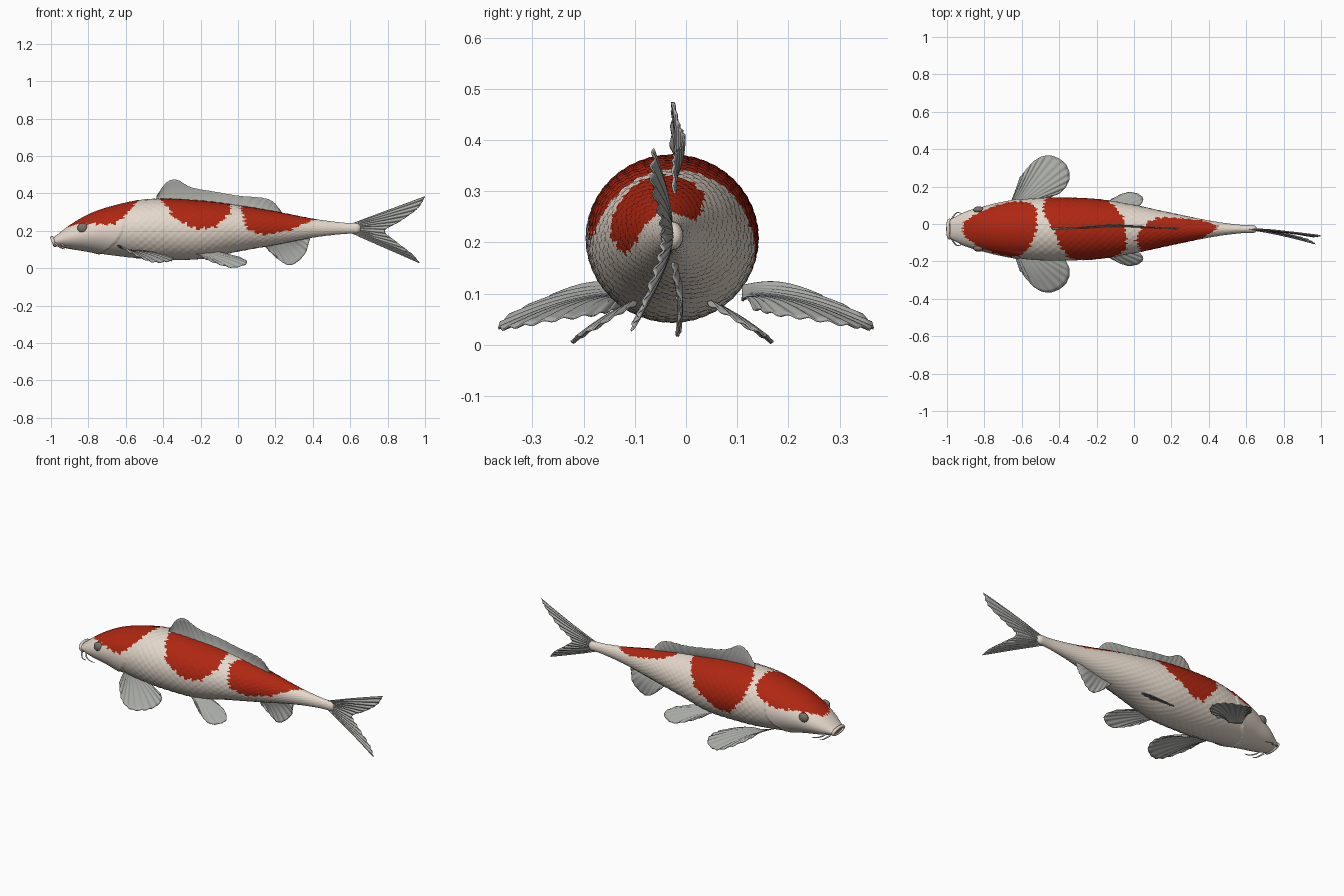
import bpy, bmesh, math
from mathutils import Vector

if "Cube" in bpy.data.objects:
    bpy.data.objects.remove(bpy.data.objects["Cube"], do_unlink=True)


def material(name, r, g, b):
    m = bpy.data.materials.new(name)
    m.use_nodes = True
    m.diffuse_color = (r, g, b, 1)
    bsdf = m.node_tree.nodes["Principled BSDF"]
    bsdf.inputs["Base Color"].default_value = (r, g, b, 1)
    bsdf.inputs["Roughness"].default_value = 0.6
    return m


CREAM = material("cream skin", .78, .69, .6)
RED = material("red patches", .43, .02, .006)
FIN = material("grey fin", .4, .41, .385)
EYE = material("eye grey", .19, .17, .15)
MOUTH = material("mouth inside", .3, .2, .16)
MID_Y = -.027


def spline(points, t):
    """Catmull-Rom curve through the points, t from 0 to 1."""
    pts = [Vector(p) for p in points]
    f = min(max(t, 0), 1) * (len(pts) - 1)
    i = min(int(f), len(pts) - 2)
    f -= i
    b, c = pts[i], pts[i + 1]
    a = pts[i - 1] if i else b * 2 - c
    d = pts[i + 2] if i + 2 < len(pts) else c * 2 - b
    return b + f / 2 * (c - a + f * (2 * a - 5 * b + 4 * c - d + f * (3 * (b - c) + d - a)))


def finish(name, bm, *mats):
    bmesh.ops.recalc_face_normals(bm, faces=bm.faces)
    mesh = bpy.data.meshes.new(name)
    for f in bm.faces:
        f.smooth = True
    bm.to_mesh(mesh)
    bm.free()
    for m in mats:
        mesh.materials.append(m)
    ob = bpy.data.objects.new(name, mesh)
    bpy.context.collection.objects.link(ob)
    return ob


# Body stations: x, top, bottom, half width
STATIONS = [(-.985, .165, .12, .05), (-.9, .23, .103, .093), (-.8, .288, .088, .122),
            (-.7, .325, .072, .145), (-.55, .36, .055, .163), (-.4, .37, .046, .167),
            (-.2, .36, .05, .16), (0, .335, .09, .128), (.2, .302, .126, .085),
            (.4, .264, .164, .045), (.55, .244, .182, .024), (.635, .24, .186, .021)]

# Red patch outlines: x and degrees round from the back (minus is the right flank)
PATCHES = [
    [(-.915, 0), (-.91, -25), (-.83, -55), (-.74, -71), (-.66, -77), (-.6, -58), (-.55, -30),
     (-.52, 0), (-.52, 45), (-.57, 62), (-.66, 72), (-.74, 66), (-.83, 52), (-.91, 25)],
    [(-.43, 0), (-.41, -20), (-.35, -66), (-.23, -88), (-.12, -85), (-.04, -52), (-.04, -15),
     (-.06, 30), (-.1, 52), (-.14, 78), (-.22, 95), (-.3, 113), (-.38, 115), (-.42, 95),
     (-.47, 75), (-.49, 45), (-.47, 20)],
    [(.04, 0), (.01, -25), (.03, -60), (.04, -86), (.08, -100), (.14, -112), (.28, -100),
     (.37, -60), (.44, -5), (.45, 20), (.42, 45), (.36, 60), (.25, 50), (.14, 40), (.08, 20)],
]


def inside(x, a, poly):
    hit = False
    for (x1, a1), (x2, a2) in zip(poly, poly[1:] + poly[:1]):
        if (a1 > a) != (a2 > a) and x < x1 + (a - a1) * (x2 - x1) / (a2 - a1):
            hit = not hit
    return hit


def body_point(t, a):
    """Point on the skin, with overlapping scales and a raised gill cover."""
    x, top, bot, hw = spline(STATIONS, t)
    y, z, hz = math.sin(a), math.cos(a), (top - bot) / 2
    row, turn = x / .045, 12 * a / math.pi
    scale = abs(math.cos(math.pi * (row + turn)) * math.cos(math.pi * (row - turn)))
    bump = .0025 * scale * min(1, max(0, (x + .62) * 10)) * min(1, hw * 12)
    gap = -.62 - .12 * max(0, -z) ** 1.5 + .04 * max(0, z) - x
    if gap > 0 and z < .6:
        bump += .006 * math.exp(-gap / .05)
    return Vector((x, MID_Y + y * (hw + bump), (top + bot) / 2 + z * (hz + bump)))


def build_body(nx=230, na=120):
    bm = bmesh.new()
    angle = [2 * math.pi * j / na - math.pi for j in range(na)]
    rings = [[bm.verts.new(body_point(i / nx, a)) for a in angle] for i in range(nx + 1)]
    for i in range(nx):
        for j in range(na):
            k = (j + 1) % na
            f = bm.faces.new((rings[i][j], rings[i][k], rings[i + 1][k], rings[i + 1][j]))
            x, deg = f.calc_center_median().x, math.degrees(angle[j]) + 180 / na
            x += .007 * math.sin(deg * .6) + .003 * math.sin(deg * 1.7)
            deg += 3 * math.sin(x * 140)
            f.material_index = int(any(inside(x, deg, p) for p in PATCHES))
    # closed mouth pocket and rounded tail stump
    bm.faces.new(rings[0]).material_index = 2
    last = rings[-1]
    for shrink, dx in ((.85, .012), (.5, .02)):
        ring = []
        for v in rings[-1]:
            c = Vector((v.co.x, MID_Y, .213))
            ring.append(bm.verts.new(c + (v.co - c) * shrink + Vector((dx, 0, 0))))
        for j in range(na):
            k = (j + 1) % na
            bm.faces.new((last[j], last[k], ring[k], ring[j]))
        last = ring
    bm.faces.new(last)
    finish("body", bm, CREAM, RED, MOUTH)


def fin(name, root, edge, bow=(0, 0, 0), ripple=.003, rays=12, side=1, mid=0, nu=14, nv=72):
    """Fan of rays from a root line to a curved outer edge."""
    bm = bmesh.new()
    a, b = Vector(root[0]), Vector(root[1])
    normal = (b - a).cross(spline(edge, .5) - a).normalized()
    grid = []
    for i in range(nu + 1):
        u, row = i / nu, []
        for j in range(nv + 1):
            v = j / nv
            p = a.lerp(b, v).lerp(spline(edge, v), u) + Vector(bow) * math.sin(math.pi * u)
            p += normal * ripple * u * math.sin(2 * math.pi * rays * v)
            row.append(bm.verts.new((p.x, mid + side * p.y, p.z)))
        grid.append(row)
    for i in range(nu):
        for j in range(nv):
            bm.faces.new((grid[i][j], grid[i][j + 1], grid[i + 1][j + 1], grid[i + 1][j]))
    ob = finish(name, bm, FIN)
    mod = ob.modifiers.new("thickness", "SOLIDIFY")
    mod.thickness, mod.offset = .004, 0


def ellipsoid(name, loc, size, mat):
    bm = bmesh.new()
    bmesh.ops.create_uvsphere(bm, u_segments=32, v_segments=16, radius=1)
    ob = finish(name, bm, mat)
    ob.location, ob.scale = loc, size
    return ob


def tube(name, points, radius, mat, closed=False, tip=1):
    cu = bpy.data.curves.new(name, "CURVE")
    cu.dimensions, cu.bevel_depth, cu.bevel_resolution = "3D", radius, 4
    cu.use_fill_caps = True
    sp = cu.splines.new("POLY")
    sp.points.add(len(points) - 1)
    sp.use_cyclic_u, sp.use_smooth = closed, True
    for i, p in enumerate(points):
        sp.points[i].co = (*p, 1)
        sp.points[i].radius = 1 + (tip - 1) * i / len(points)
    cu.materials.append(mat)
    ob = bpy.data.objects.new(name, cu)
    bpy.context.collection.objects.link(ob)


build_body()

# Lips around the mouth
turns = [2 * math.pi * i / 40 for i in range(40)]
tube("lips", [(-.987 + .008 * math.cos(a + math.pi), MID_Y + .047 * math.sin(a),
               .142 + .021 * math.cos(a)) for a in turns], .009, CREAM, closed=True)

# Paired parts
for side, label in ((1, "left"), (-1, "right")):
    ellipsoid(label + "_eye", (-.83, MID_Y + side * .103, .215), (.029, .018, .027), EYE)
    for part, start, reach in (("front", -.975, .05), ("rear", -.945, .075)):
        path = [(start, .052, .13), (start + .015, .075, .118),
                (start + reach * .6, .088, .108), (start + reach, .085, .102)]
        pts = [spline(path, i / 16) for i in range(17)]
        tube(f"{label}_{part}_barbel", [(p.x, MID_Y + side * p.y, p.z) for p in pts],
             .005, CREAM, tip=.3)
    fin(label + "_pectoral_fin", [(-.66, .11, .115), (-.57, .11, .085)],
        [(-.61, .25, .1), (-.53, .34, .06), (-.45, .366, .033), (-.37, .325, .037),
         (-.345, .25, .05), (-.385, .175, .06), (-.48, .13, .07)],
        bow=(0, 0, .014), side=side)
    fin(label + "_pelvic_fin", [(-.25, .08, .085), (-.16, .06, .088)],
        [(-.17, .125, .045), (-.1, .17, .02), (-.03, .196, .004), (.03, .183, .017),
         (.048, .15, .035), (0, .105, .06), (-.09, .07, .078)],
        bow=(0, 0, .006), ripple=.002, rays=9, side=side, mid=MID_Y)

# Fins on the centre line
fin("dorsal_fin", [(-.44, MID_Y, .355), (.24, MID_Y, .28)],
    [(-.435, -.03, .385), (-.385, -.026, .455), (-.33, -.025, .473), (-.25, -.015, .432),
     (-.12, -.004, .408), (.01, -.01, .386), (.13, -.02, .376), (.19, -.025, .352),
     (.24, -.025, .29)], bow=(0, .006, 0), rays=18, ripple=.002)
fin("anal_fin", [(.13, MID_Y, .13), (.35, MID_Y, .17)],
    [(.17, -.02, .09), (.225, -.01, .04), (.275, -.017, .016), (.32, -.015, .036),
     (.36, -.01, .08), (.375, -.022, .125), (.385, -.026, .16)],
    bow=(0, .008, 0), ripple=.002, rays=9)
fin("tail_fin", [(.6, MID_Y, .235), (.6, MID_Y, .19)],
    [(1, -.062, .383), (.96, -.066, .32), (.865, -.05, .25), (.785, -.045, .2),
     (.84, -.06, .145), (.93, -.085, .075), (.97, -.108, .028)],
    bow=(0, .006, 0), ripple=.004, rays=14, nv=110)
